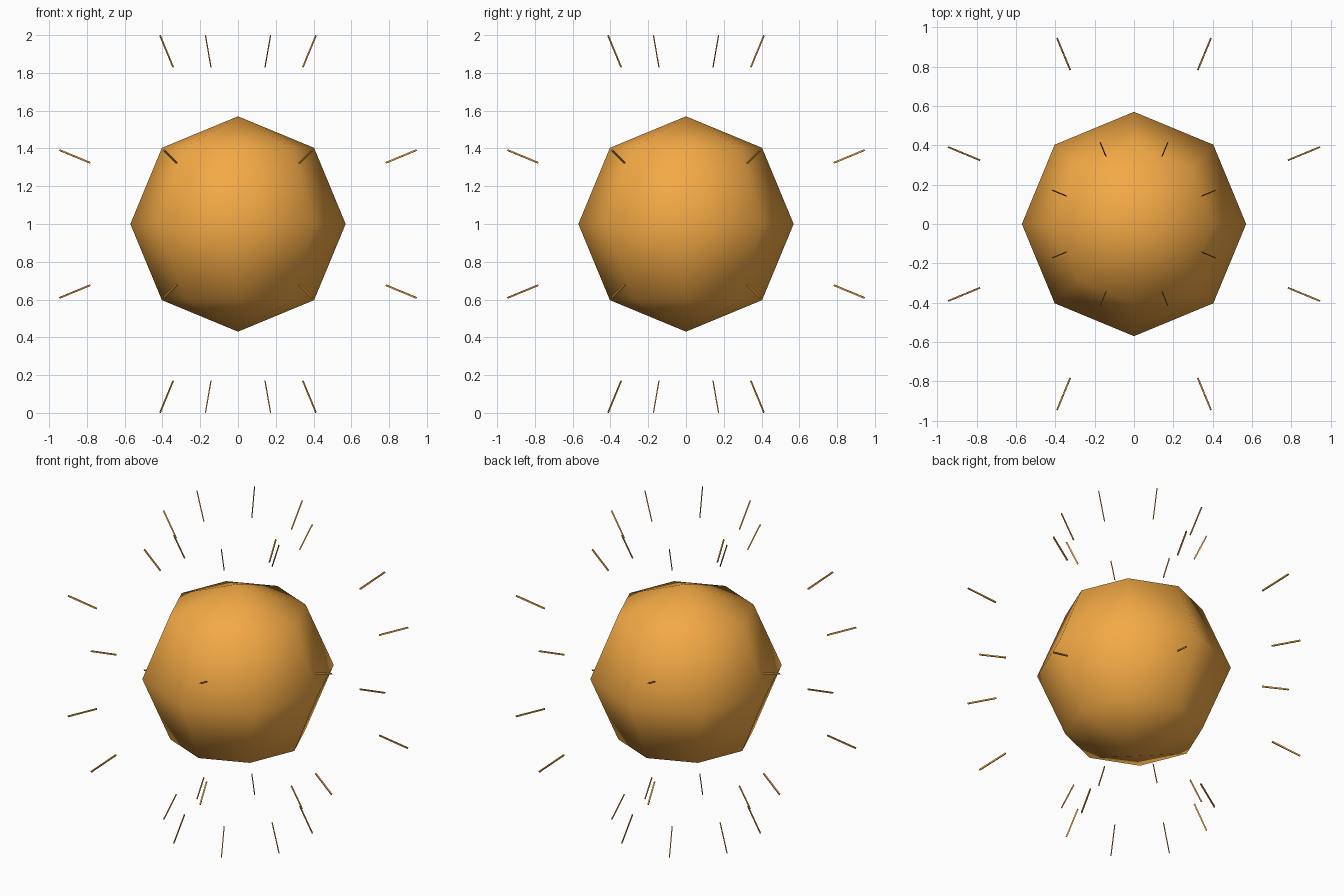
import bpy, bmesh
from mathutils import Vector

if "Cube" in bpy.data.objects:
    bpy.data.objects.remove(bpy.data.objects["Cube"])

RADIUS, CENTRE = 0.57, Vector((0, 0, 1))
RAY_START, RAY_END, RAY_SCALE = 0.908, 1.094, 0.02

mat = bpy.data.materials.new("orange")
mat.diffuse_color = (0.9, 0.4, 0.06, 1)
mat.use_nodes = True
mat.node_tree.nodes["Principled BSDF"].inputs["Base Color"].default_value = mat.diffuse_color


def make_object(name, bm, smooth):
    bmesh.ops.recalc_face_normals(bm, faces=bm.faces[:])
    for f in bm.faces:
        f.smooth = smooth
    mesh = bpy.data.meshes.new(name)
    bm.to_mesh(mesh)
    mesh.materials.append(mat)
    obj = bpy.data.objects.new(name, mesh)
    obj.location = CENTRE
    bpy.context.collection.objects.link(obj)


# Low-poly sphere: eight segments, four rings
ball = bmesh.new()
bmesh.ops.create_uvsphere(ball, u_segments=8, v_segments=4, radius=RADIUS)
ball.normal_update()

# One thin floating ray per sphere face, a shrunken face extruded along its normal
rays = bmesh.new()
for face in ball.faces:
    n = face.normal.copy()
    mid = face.calc_center_median()
    offsets = [(v.co - mid) * RAY_SCALE for v in face.verts]
    inner = [rays.verts.new(n * RAY_START + o) for o in offsets]
    outer = [rays.verts.new(n * RAY_END + o) for o in offsets]
    rays.faces.new(inner[::-1])
    rays.faces.new(outer)
    for i in range(len(offsets)):
        j = (i + 1) % len(offsets)
        rays.faces.new((inner[i], inner[j], outer[j], outer[i]))

make_object("sun_ball", ball, True)
make_object("sun_rays", rays, False)
ball.free()
rays.free()
